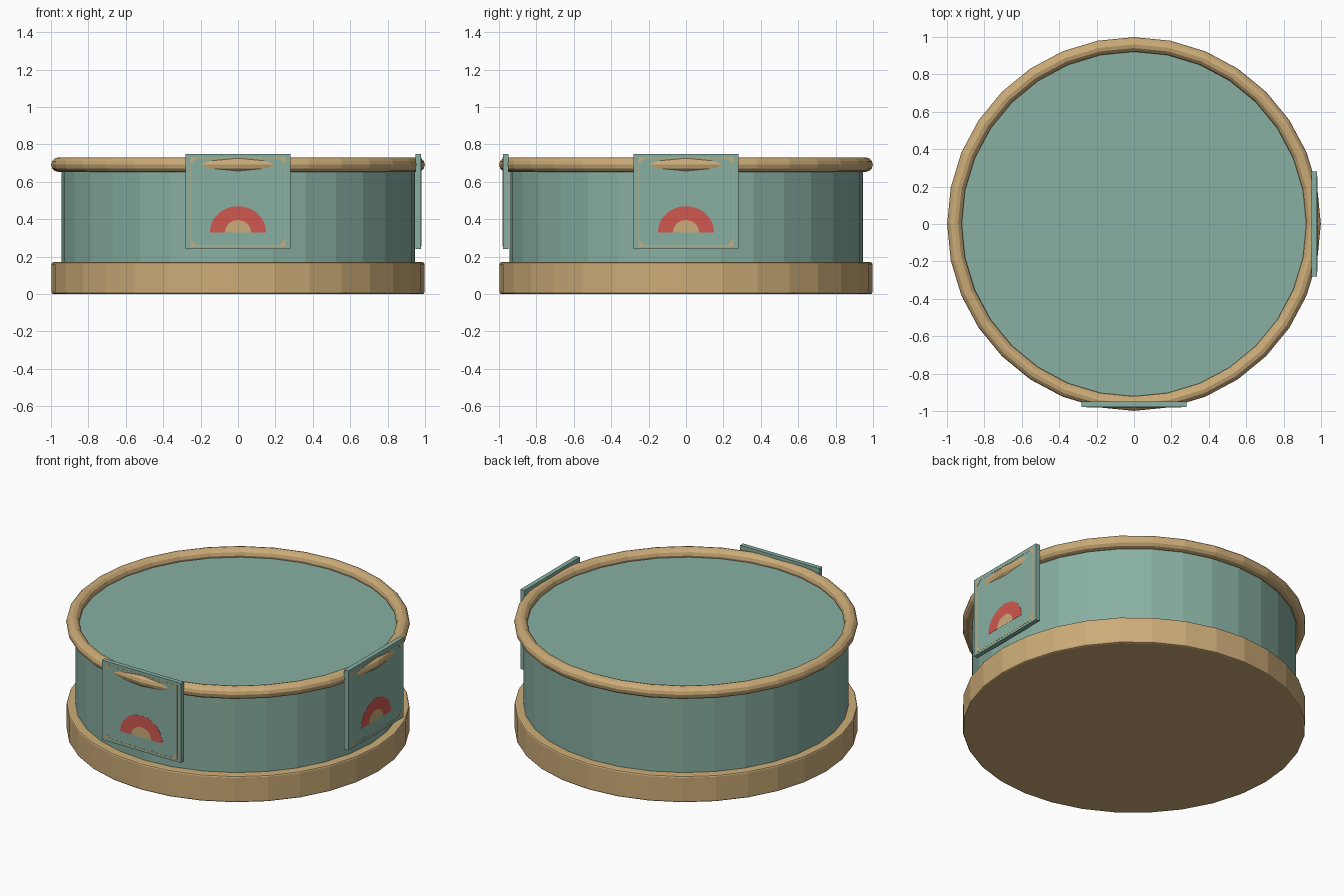
import bpy
import bmesh
from math import cos, sin, pi
from mathutils import Matrix

old = bpy.data.objects.get("Cube")
if old:
    bpy.data.objects.remove(old, do_unlink=True)


def material(name, rgb):
    mat = bpy.data.materials.new(name)
    mat.use_nodes = True
    mat.diffuse_color = (*rgb, 1)
    mat.node_tree.nodes["Principled BSDF"].inputs["Base Color"].default_value = (*rgb, 1)
    return mat


teal = material("soft teal", (0.246, 0.434, 0.361))
tan = material("warm tan", (0.604, 0.413, 0.188))
red = material("coral red", (0.63, 0.098, 0.08))
SIDES = 32


def finish(name, mat):
    ob = bpy.context.object
    ob.name = name
    ob.data.materials.append(mat)
    return ob


def drum(name, radius, bottom, top, mat):
    bpy.ops.mesh.primitive_cylinder_add(vertices=SIDES, radius=radius, depth=top - bottom,
                                        location=(0, 0, (top + bottom) / 2))
    return finish(name, mat)


# Base with softened edges, drum body and rolled rim
base = drum("base", 0.997, 0, 0.17, tan)
bevel = base.modifiers.new("soft edge", "BEVEL")
bevel.width = 0.01
bevel.segments = 2
bevel.limit_method = "ANGLE"
bevel.angle_limit = 0.8

drum("body", 0.945, 0.16, 0.68, teal)

bpy.ops.mesh.primitive_torus_add(major_segments=SIDES, minor_segments=12,
                                 major_radius=0.96, minor_radius=0.039,
                                 location=(0, 0, 0.692))
finish("rim", tan)


def plate(name, outlines, back, front, turn, mat):
    """Extrude (sideways, height) outlines outward, then turn about the drum."""
    bm = bmesh.new()
    for outline in outlines:
        face = bm.faces.new([bm.verts.new((u, -back, z)) for u, z in outline])
        grown = bmesh.ops.extrude_face_region(bm, geom=[face])["geom"]
        verts = [g for g in grown if isinstance(g, bmesh.types.BMVert)]
        bmesh.ops.translate(bm, verts=verts, vec=(0, back - front, 0))
    bmesh.ops.recalc_face_normals(bm, faces=bm.faces)
    bm.transform(Matrix.Rotation(turn, 4, "Z"))
    mesh = bpy.data.meshes.new(name)
    bm.to_mesh(mesh)
    bm.free()
    mesh.materials.append(mat)
    ob = bpy.data.objects.new(name, mesh)
    bpy.context.collection.objects.link(ob)


def box(u0, u1, z0, z1):
    return [(u0, z0), (u1, z0), (u1, z1), (u0, z1)]


def arc(radius, steps=20):
    return [(radius * cos(pi * i / steps), 0.33 + 0.93 * radius * sin(pi * i / steps))
            for i in range(steps + 1)]


# Framed panels on the front and left, each with a half-sun emblem
W, LOW, HIGH, LINE, TIP = 0.255, 0.255, 0.73, 0.004, 0.03
FACE = 0.979
border = [box(-W, W, LOW, LOW + LINE), box(-W, W, HIGH - LINE, HIGH),
          box(-W, LINE - W, LOW + LINE, HIGH - LINE), box(W - LINE, W, LOW + LINE, HIGH - LINE)]
corners = [[(s * (W - LINE), z), (s * (W - LINE - TIP), z), (s * (W - LINE), z + d * TIP)]
           for s in (-1, 1) for z, d in ((LOW + LINE, 1), (HIGH - LINE, -1))]

for side, turn in (("front", 0), ("left", pi / 2)):
    plate(side + "_panel", [box(-0.281, 0.281, 0.24, 0.75)], 0.95, FACE, turn, teal)
    plate(side + "_border", border + corners, FACE - 0.002, FACE + 0.001, turn, tan)
    plate(side + "_sun_rays", [arc(0.15) + arc(0.07)[::-1]], FACE - 0.002, FACE + 0.001, turn, red)
    plate(side + "_sun_core", [arc(0.07)], FACE - 0.002, FACE + 0.001, turn, tan)
